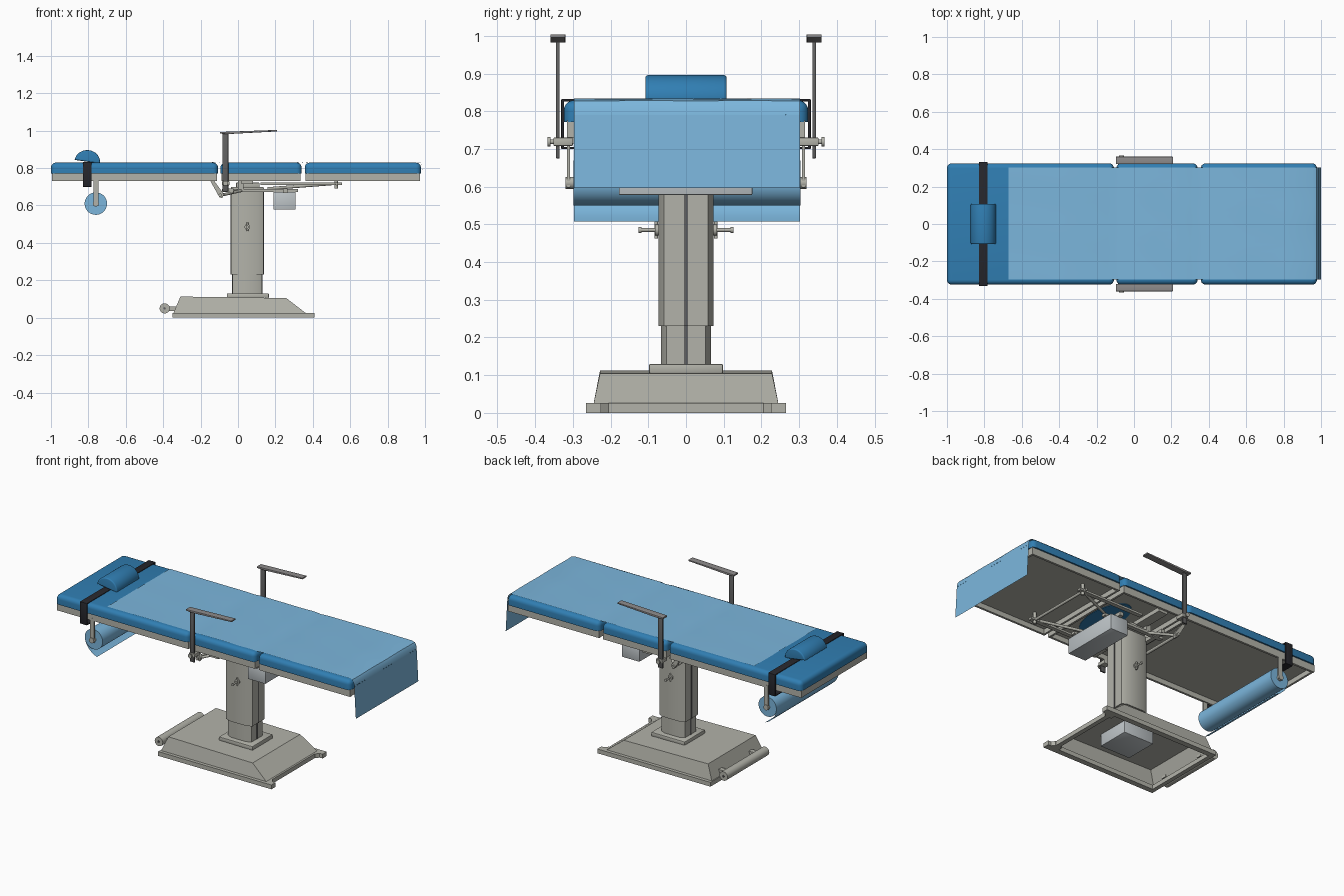
import bpy, bmesh, math
from mathutils import Vector, Matrix

if "Cube" in bpy.data.objects:
    bpy.data.objects.remove(bpy.data.objects["Cube"])


def mat(name, c):
    m = bpy.data.materials.new(name)
    m.diffuse_color = (*c, 1)
    m.use_nodes = True
    m.node_tree.nodes["Principled BSDF"].inputs["Base Color"].default_value = m.diffuse_color
    return m


BLUE = mat("vinyl_blue", (0.03, 0.21, 0.45))
PAPER = mat("paper_blue", (0.20, 0.47, 0.72))
BLACK = mat("strap_black", (0.02, 0.02, 0.025))
DARK = mat("dark_metal", (0.12, 0.12, 0.12))
ARM = mat("armrest_grey", (0.27, 0.26, 0.26))
CASE = mat("case_grey", (0.52, 0.56, 0.58))
FRAME = mat("frame_grey", (0.45, 0.45, 0.40))


def finish(name, bm, m=FRAME, smooth=True):
    bmesh.ops.recalc_face_normals(bm, faces=bm.faces)
    me = bpy.data.meshes.new(name)
    bm.to_mesh(me)
    bm.free()
    me.materials.append(m)
    if smooth:
        me.shade_smooth()
        me.set_sharp_from_angle(angle=math.radians(35))
    ob = bpy.data.objects.new(name, me)
    bpy.context.collection.objects.link(ob)
    return ob


def box(name, x, y, z, m=FRAME, bevel=0, seg=2, top_only=False):
    bm = bmesh.new()
    bmesh.ops.create_cube(bm, size=1)
    for v in bm.verts:
        v.co = [a[0] if c < 0 else a[1] for c, a in zip(v.co, (x, y, z))]
    if bevel:
        edges = [e for e in bm.edges if not top_only or max(v.co.z for v in e.verts) > z[1] - 1e-4]
        bmesh.ops.bevel(bm, geom=edges, offset=bevel, segments=seg, profile=0.5, affect='EDGES')
    return finish(name, bm, m)


def prism(name, pts, axis, a, b, m=FRAME, bevel=0):
    # closed outline (xz for axis y, xy for axis z) extruded from a to b
    bm = bmesh.new()
    at = lambda p, t: (p[0], t, p[1]) if axis == 'y' else (p[0], p[1], t)
    f = bm.faces.new([bm.verts.new(at(p, a)) for p in pts])
    r = bmesh.ops.extrude_face_region(bm, geom=[f])
    d = (0, b - a, 0) if axis == 'y' else (0, 0, b - a)
    bmesh.ops.translate(bm, vec=d, verts=[v for v in r['geom'] if isinstance(v, bmesh.types.BMVert)])
    if bevel:
        ends = [e for e in bm.edges if len({round(v.co.y, 4) for v in e.verts}) == 1]
        bmesh.ops.bevel(bm, geom=ends, offset=bevel, segments=3, profile=0.5, affect='EDGES')
    return finish(name, bm, m)


def rod(name, p, q, r, m=FRAME, n=20):
    p, q = Vector(p), Vector(q)
    bm = bmesh.new()
    rot = (q - p).to_track_quat('Z', 'Y').to_matrix().to_4x4()
    bmesh.ops.create_cone(bm, cap_ends=True, segments=n, radius1=r, radius2=r, depth=(q - p).length,
                          matrix=Matrix.Translation((p + q) / 2) @ rot)
    return finish(name, bm, m)


def sheet(name, prof, y0, y1, m, cols=16, wave=0):
    # thin paper: xz profile swept across y
    bm = bmesh.new()
    rows = []
    for i, (x, z) in enumerate(prof):
        rows.append([bm.verts.new((x, y0 + (y1 - y0) * j / cols,
                                   z + wave * math.sin(j * 0.9 + i * 1.7))) for j in range(cols + 1)])
    for a, b in zip(rows, rows[1:]):
        for j in range(cols):
            bm.faces.new((a[j], a[j + 1], b[j + 1], b[j]))
    return finish(name, bm, m)


# cushions and hollow trays for head, seat and leg sections
for part, x0, x1 in (("head", -1.0, -0.107), ("seat", -0.094, 0.34), ("leg", 0.357, 0.978)):
    box(part + "_cushion", (x0, x1), (-0.324, 0.324), (0.772, 0.829), BLUE, 0.026, 5, True)
    a, b = x0 + 0.005, x1 - 0.005
    box(part + "_tray_panel", (a, b), (-0.314, 0.314), (0.760, 0.775))
    for s in (-1, 1):
        box(part + "_tray_side", (a, b), sorted((s * 0.302, s * 0.315)), (0.73, 0.775))
    for x in (a, b - 0.012):
        box(part + "_tray_end", (x, x + 0.012), (-0.303, 0.303), (0.731, 0.775))

# paper cover with draped end
sheet("paper_cover", [(-0.67, .832), (-0.4, .832), (-0.14, .832), (-0.1, .829), (-0.06, .832), (0.1, .833),
                      (0.22, .832), (0.3, .833), (0.345, .829), (0.39, .833), (0.6, .833), (0.8, .833),
                      (0.955, .833), (0.975, .828), (0.984, .815), (0.988, .79)], -0.297, 0.302, PAPER, wave=0.0008)
sheet("paper_drape", [(0.988, .79), (0.992, .72), (0.996, .65), (0.999, .597)], -0.297, 0.302, PAPER)

# paper roll, core, loose tail and hangers
RX, RZ = -0.76, 0.61
rod("paper_roll", (RX, -0.298, RZ), (RX, 0.304, RZ), 0.06, PAPER, 40)
rod("roll_core", (RX, -0.32, RZ), (RX, 0.32, RZ), 0.016, FRAME)
sheet("paper_tail", [(-0.819, .60), (-0.813, .575), (-0.795, .545), (-0.77, .523), (-0.74, .507)],
      -0.297, 0.302, PAPER, 1)
for s in (-1, 1):
    box("roll_hanger", (-0.773, -0.745), sorted((s * 0.308, s * 0.316)), (0.598, 0.745))

# half-round neck pillow with strap
c, t = (-0.806, 0.834), math.radians(-9)
arc = [(c[0] + 0.068 * math.cos(t + math.pi * i / 20), c[1] + 0.062 * math.sin(t + math.pi * i / 20))
       for i in range(21)]
prism("neck_pillow", arc, 'y', -0.108, 0.108, BLUE, 0.007)
box("strap_top", (-0.83, -0.783), (-0.33, 0.33), (0.826, 0.833), BLACK, 0.002)
box("strap_bottom", (-0.83, -0.783), (-0.325, 0.325), (0.70, 0.705), BLACK)
for s in (-1, 1):
    box("strap_side", (-0.83, -0.783), sorted((s * 0.323, s * 0.331)), (0.70, 0.832), BLACK, 0.002)

# arm supports with clamps
for s in (-1, 1):
    box("arm_post", (-0.083, -0.052), sorted((s * 0.335, s * 0.345)), (0.675, 0.987), DARK, 0.002)
    prism("armrest", [(-0.097, .984), (-0.05, .982), (0.208, .996), (0.208, 1.004), (-0.097, .993)], 'y',
          s * 0.34 - 0.02, s * 0.34 + 0.02, ARM, 0.002)
    box("arm_clamp", (-0.085, -0.045), sorted((s * 0.30, s * 0.352)), (0.708, 0.73), FRAME, 0.003)
    rod("clamp_screw", (-0.067, s * 0.35, 0.719), (-0.067, s * 0.366, 0.719), 0.006)
    rod("clamp_knob", (-0.067, s * 0.36, 0.719), (-0.067, s * 0.367, 0.719), 0.013)

# telescopic column with chamfered corners
def column(name, x0, x1, w, z0, z1):
    dx, dy = 0.03, 0.014
    pts = [(x0 + dx, -w), (x1 - dx, -w), (x1, -w + dy), (x1, w - dy), (x1 - dx, w), (x0 + dx, w),
           (x0, w - dy), (x0, -w + dy)]
    prism(name, pts, 'z', z0, z1)
    for x in (x0, x1):
        box(name + "_seam", (x - 0.002, x + 0.002), (-0.005, 0.005), (z0, z1 - 0.01), DARK)


column("column_outer", -0.038, 0.137, 0.073, 0.23, 0.70)
column("column_inner", -0.03, 0.128, 0.066, 0.11, 0.24)
box("column_collar", (-0.06, 0.165), (-0.098, 0.098), (0.105, 0.13), FRAME, 0.004)
for s in (-1, 1):
    rod("lock_shaft", (0.05, s * 0.07, 0.485), (0.05, s * 0.125, 0.485), 0.005)
    rod("lock_hub", (0.05, s * 0.07, 0.485), (0.05, s * 0.082, 0.485), 0.015)
    rod("lock_knob", (0.05, s * 0.118, 0.485), (0.05, s * 0.126, 0.485), 0.008)
    rod("lock_lever", (0.05, s * 0.079, 0.463), (0.05, s * 0.079, 0.508), 0.005)

# hollow base: sloped shell, rim and feet
bm = bmesh.new()
lo = [bm.verts.new(p) for p in ((-.345, -.245, .025), (.362, -.245, .025), (.362, .245, .025), (-.345, .245, .025))]
hi = [bm.verts.new(p) for p in ((-.308, -.228, .113), (.258, -.228, .105), (.258, .228, .105), (-.308, .228, .113))]
for i in range(4):
    j = (i + 1) % 4
    bm.faces.new((lo[i], lo[j], hi[j], hi[i]))
bm.faces.new(hi)
shell = finish("base_shell", bm, FRAME, False)
mod = shell.modifiers.new("thickness", 'SOLIDIFY')
mod.thickness = 0.006
for s in (-1, 1):
    box("base_rim_side", (-0.35, 0.372), sorted((s * 0.232, s * 0.265)), (0, 0.026))
    prism("base_foot", [(0.33, s * .205), (0.375, s * .205), (0.39, s * .225), (0.41, s * .225),
                        (0.41, s * .265), (0.33, s * .265)], 'z', 0, 0.026)
box("base_rim_left", (-0.35, -0.325), (-0.25, 0.25), (0, 0.026))
box("base_rim_right", (0.345, 0.372), (-0.25, 0.25), (0, 0.026))
box("base_motor", (-0.05, 0.15), (-0.10, 0.10), (0.03, 0.108), CASE, 0.004)

# transport roller at the head end of the base
rod("transport_roller", (-0.392, -0.2, 0.05), (-0.392, 0.2, 0.05), 0.027, FRAME, 28)
for s in (-1, 1):
    box("roller_arm", (-0.392, -0.33), sorted((s * 0.13, s * 0.16)), (0.035, 0.06))
    rod("roller_axle", (-0.392, s * 0.2, 0.05), (-0.392, s * 0.206, 0.05), 0.006, DARK)

# control box and lift frame under the seat
box("control_box", (0.19, 0.308), (-0.178, 0.176), (0.578, 0.672), CASE, 0.003)
box("column_head", (-0.01, 0.115), (-0.11, 0.11), (0.695, 0.722), FRAME, 0.003)
box("seat_crossbeam", (0.02, 0.08), (-0.302, 0.302), (0.715, 0.74))
for x in (-0.05, 0.24):
    box("lift_cross_bar", (x, x + 0.025), (-0.2, 0.2), (0.668, 0.69))
for s in (-1, 1):
    box("lift_rail", (-0.085, 0.32), sorted((s * 0.115, s * 0.14)), (0.672, 0.687))
    box("lift_rail_post", (0.0, 0.03), sorted((s * 0.115, s * 0.14)), (0.685, 0.762))
    box("leg_support_bar", (0.12, 0.555), sorted((s * 0.19, s * 0.215)), (0.71, 0.722))
    rod("leg_strut", (0.16, s * 0.06, 0.69), (0.5, s * 0.19, 0.716), 0.008)
    rod("leg_stop_pin", (0.525, s * 0.2, 0.692), (0.525, s * 0.2, 0.765), 0.009)
    prism("head_hinge_arm", [(-0.15, .735), (-0.13, .735), (-0.075, .66), (-0.085, .638), (-0.1, .645)],
          'y', s * 0.24 - 0.01, s * 0.24 + 0.01)
    rod("head_gas_strut", (-0.09, s * 0.24, 0.655), (0.02, s * 0.13, 0.68), 0.008)
rod("leg_cross_tube", (0.525, -0.23, 0.716), (0.525, 0.23, 0.716), 0.008)
rod("head_cross_tube", (-0.095, -0.26, 0.655), (-0.095, 0.26, 0.655), 0.009)

# blue cushion bottom showing through the seat opening
prism("seat_opening_insert", [(0.2 + 0.09 * math.cos(i * math.pi / 16), 0.19 * math.sin(i * math.pi / 16))
                              for i in range(32)], 'z', 0.757, 0.765, BLUE)
